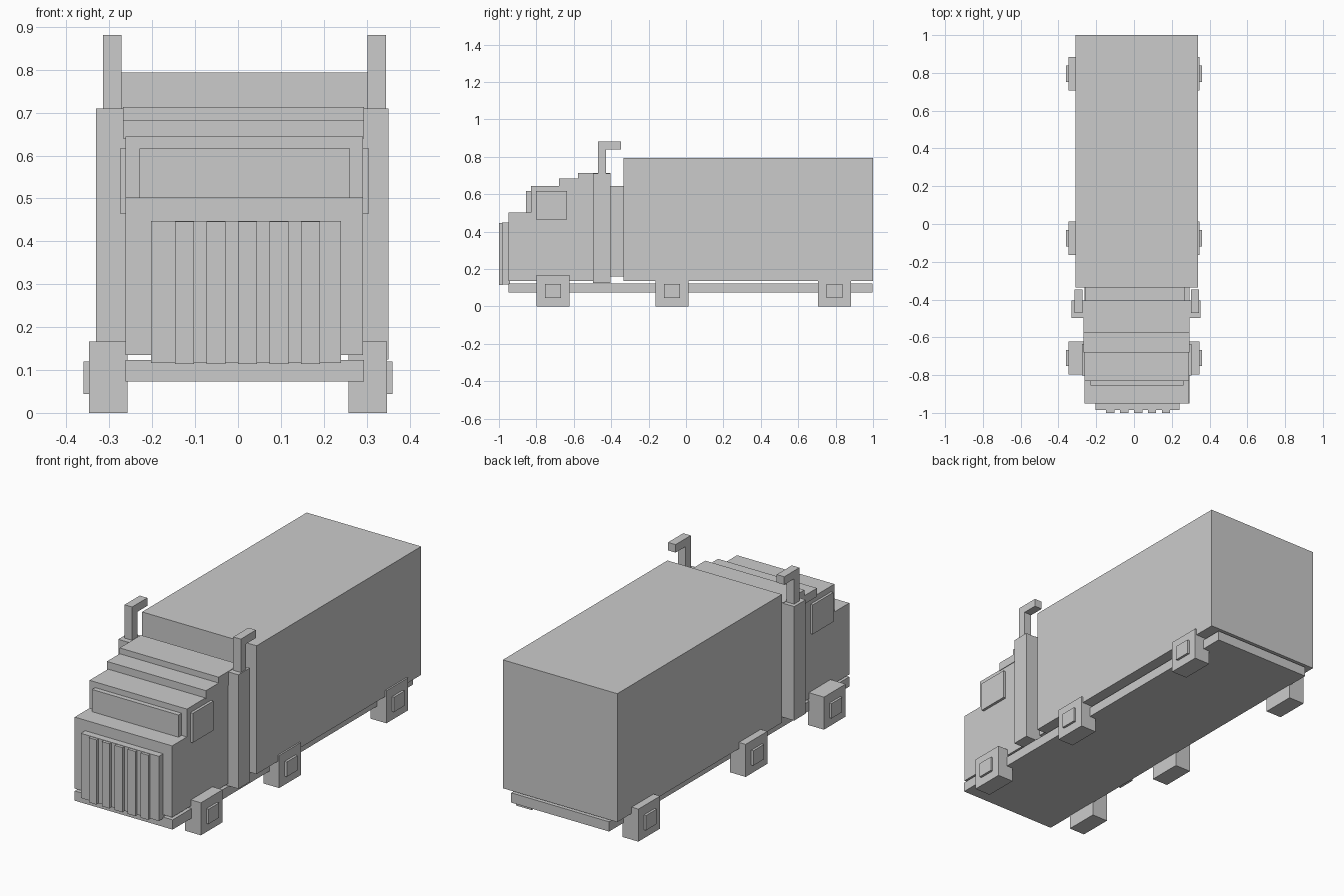
import bpy

if "Cube" in bpy.data.objects:
    bpy.data.objects.remove(bpy.data.objects["Cube"])


def box(name, x, y, z):
    """Axis-aligned box from (min, max) ranges."""
    lo, hi = zip(x, y, z)
    verts = [(a, b, c) for c in (lo[2], hi[2]) for b in (lo[1], hi[1]) for a in (lo[0], hi[0])]
    faces = [(0, 2, 3, 1), (4, 5, 7, 6), (0, 1, 5, 4), (2, 6, 7, 3), (0, 4, 6, 2), (1, 3, 7, 5)]
    return link(name, verts, faces)


def extrude_profile(name, x, profile):
    """Side profile of (y, z) points, extruded across x."""
    n = len(profile)
    verts = [(a, y, z) for a in x for y, z in profile]
    faces = [tuple(reversed(range(n))), tuple(range(n, 2 * n))]
    faces += [(i, (i + 1) % n, n + (i + 1) % n, n + i) for i in range(n)]
    return link(name, verts, faces)


def link(name, verts, faces):
    mesh = bpy.data.meshes.new(name)
    mesh.from_pydata(verts, [], faces)
    obj = bpy.data.objects.new(name, mesh)
    bpy.context.collection.objects.link(obj)
    return obj


def side_range(side, inner, outer, centre=0.0):
    """x range on the left (-1) or right (+1) side of a centre line."""
    return tuple(sorted((centre + side * inner, centre + side * outer)))


BODY_X = 0.015   # the body sits slightly right of the wheel centre line

# Chassis, cargo box and the link behind the cab
box("chassis", (-0.262, 0.294), (-0.95, 0.998), (0.073, 0.123))
box("cargo_box", (-0.31, 0.34), (-0.335, 1.0), (0.135, 0.794))
box("cab_rear_link", (-0.26, 0.267), (-0.41, -0.33), (0.16, 0.645))

# Hood and cab, with stepped roof
extrude_profile("cab_body", (-0.262, 0.291), [
    (-0.95, 0.135), (-0.405, 0.135), (-0.405, 0.645), (-0.83, 0.645),
    (-0.83, 0.502), (-0.95, 0.502)])
extrude_profile("roof_steps", (-0.268, 0.294), [
    (-0.68, 0.64), (-0.405, 0.64), (-0.405, 0.713), (-0.577, 0.713),
    (-0.577, 0.683), (-0.68, 0.683)])
box("windshield", (-0.23, 0.261), (-0.855, -0.82), (0.495, 0.616))

# Grille with vertical bars
box("grille", (-0.203, 0.24), (-0.985, -0.94), (0.116, 0.448))
for i in range(5):
    cx = -0.125 + i * 0.0735
    box(f"grille_bar_{i + 1}", (cx - 0.022, cx + 0.022), (-1.0, -0.98), (0.114, 0.446))

for side, label in ((-1, "left"), (1, "right")):
    # Side windows
    box(f"{label}_window", side_range(side, 0.26, 0.29, BODY_X), (-0.802, -0.635), (0.465, 0.616))

    # Exhaust stacks with rearward-bent pipes
    box(f"{label}_exhaust_stack", side_range(side, 0.272, 0.341, 0.01), (-0.498, -0.405), (0.125, 0.71))
    extrude_profile(f"{label}_exhaust_pipe", side_range(side, 0.287, 0.33, BODY_X), [
        (-0.47, 0.705), (-0.427, 0.705), (-0.427, 0.84), (-0.347, 0.84),
        (-0.347, 0.881), (-0.47, 0.881)])

    # Square wheels and hubs
    for axle, y in (("front", -0.71), ("middle", -0.075), ("rear", 0.795)):
        box(f"{label}_{axle}_wheel", side_range(side, 0.258, 0.348), (y - 0.088, y + 0.088), (0, 0.167))
        box(f"{label}_{axle}_hub", side_range(side, 0.34, 0.36), (y - 0.043, y + 0.043), (0.044, 0.12))
